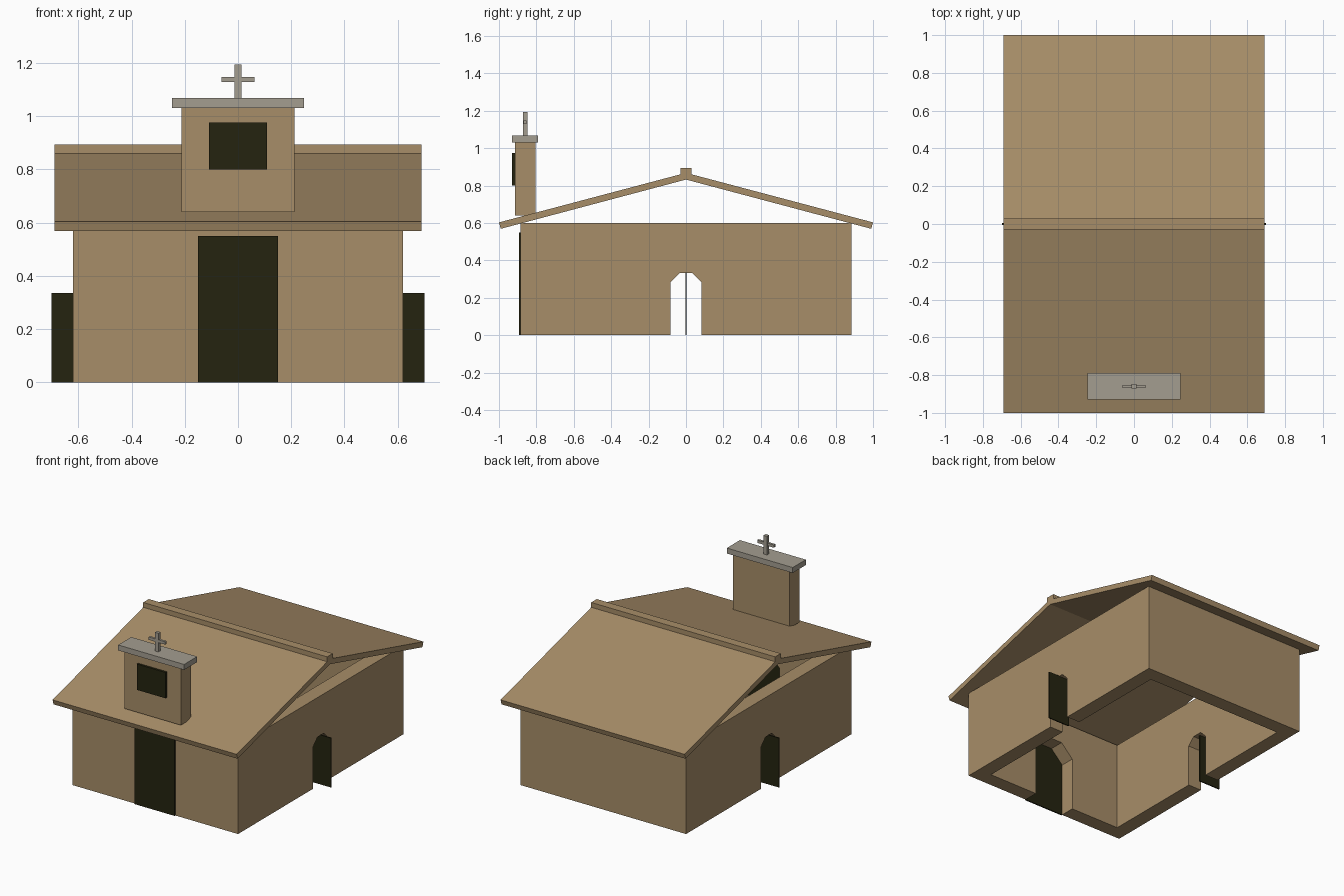
import bpy
import math
from mathutils import Matrix

default = bpy.data.objects.get("Cube")
if default:
    bpy.data.objects.remove(default)


def material(name, colour):
    m = bpy.data.materials.new(name)
    m.use_nodes = True
    m.diffuse_color = (*colour, 1)
    bsdf = next(n for n in m.node_tree.nodes if n.type == 'BSDF_PRINCIPLED')
    bsdf.inputs["Base Color"].default_value = (*colour, 1)
    bsdf.inputs["Roughness"].default_value = 0.9
    return m


ADOBE = material("adobe_tan", (0.39, 0.27, 0.14))
DARK = material("dark_wood", (0.018, 0.017, 0.005))
STONE = material("grey_stone", (0.37, 0.34, 0.28))


def prism(name, profile, depth, mat, matrix=Matrix()):
    """Extrude an (x, z) outline by +-depth along y, then place it."""
    n = len(profile)
    verts = [matrix @ Matrix.Translation((x, y, z)).translation
             for y in (-depth, depth) for x, z in profile]
    faces = [tuple(range(n)), tuple(reversed(range(n, 2 * n)))]
    faces += [(i, i + n, (i + 1) % n + n, (i + 1) % n) for i in range(n)]
    mesh = bpy.data.meshes.new(name)
    mesh.from_pydata(verts, [], faces)
    mesh.materials.append(mat)
    obj = bpy.data.objects.new(name, mesh)
    bpy.context.collection.objects.link(obj)
    return obj


def box(name, xs, ys, zs, mat):
    outline = [(xs[0], zs[0]), (xs[1], zs[0]), (xs[1], zs[1]), (xs[0], zs[1])]
    middle = Matrix.Translation((0, (ys[0] + ys[1]) / 2, 0))
    return prism(name, outline, (ys[1] - ys[0]) / 2, mat, middle)


def arch(r, centre):
    """Door outline with a half-octagon head."""
    k = r * math.tan(math.pi / 8)
    return [(-r, -0.1), (r, -0.1), (r, centre + k), (k, centre + r),
            (-k, centre + r), (-r, centre + k)]


# Hollow, open-topped walls with arched doorways
W, L, H, T = 0.62, 0.885, 0.6, 0.1
walls = box("walls", (-W, W), (-L, L), (0, H), ADOBE)
cutters = [
    box("room_cutter", (T - W, W - T), (T - L, L - T), (-0.1, H + 0.1), ADOBE),
    prism("front_arch_cutter", arch(0.15, 0.3), 0.2, ADOBE,
          Matrix.Translation((0, -L, 0))),
    prism("side_arch_cutter", arch(0.082, 0.25), 1, ADOBE,
          Matrix.Rotation(math.pi / 2, 4, 'Z')),
]
bpy.context.view_layer.objects.active = walls
for cutter in cutters:
    mod = walls.modifiers.new(cutter.name, 'BOOLEAN')
    mod.operation = 'DIFFERENCE'
    mod.solver = 'EXACT'
    mod.object = cutter
    bpy.ops.object.modifier_apply(modifier=mod.name)
    bpy.data.objects.remove(cutter)

# Roof slopes and ridge cap
ROOF = 0.69
quarter = Matrix.Rotation(math.pi / 2, 4, 'Z')
for name, s in (("front_roof", -1), ("back_roof", 1)):
    slope = [(0, 0.832), (s * 0.99, 0.569), (s * 1.0, 0.603), (0, 0.868)]
    if s < 0:
        slope.reverse()
    prism(name, slope, ROOF, ADOBE, quarter)
box("ridge_cap", (-ROOF, ROOF), (-0.03, 0.03), (0.845, 0.893), ADOBE)

# Doors; the side doors stand open, square to their walls
box("front_door", (-0.15, 0.15), (-0.893, -0.884), (0, 0.55), DARK)
for name, s in (("right_door", -1), ("left_door", 1)):
    box(name, (s * W - 0.08, s * W + 0.08), (-0.004, 0.004), (0, 0.335), DARK)

# Bell tower with its window and capstone
box("tower", (-0.212, 0.212), (-0.915, -0.805), (0.64, 1.03), ADOBE)
box("tower_window", (-0.108, 0.108), (-0.93, -0.9), (0.8, 0.975), DARK)
box("tower_cap", (-0.247, 0.247), (-0.93, -0.79), (1.03, 1.067), STONE)

# Cross
box("cross_post", (-0.013, 0.013), (-0.872, -0.848), (1.06, 1.193), STONE)
box("cross_arm", (-0.062, 0.062), (-0.868, -0.852), (1.128, 1.147), STONE)

# Make every face point outwards
for obj in bpy.context.collection.objects:
    if obj.type == 'MESH' and obj.data.materials:
        bpy.context.view_layer.objects.active = obj
        bpy.ops.object.mode_set(mode='EDIT')
        bpy.ops.mesh.select_all(action='SELECT')
        bpy.ops.mesh.normals_make_consistent(inside=False)
        bpy.ops.object.mode_set(mode='OBJECT')
